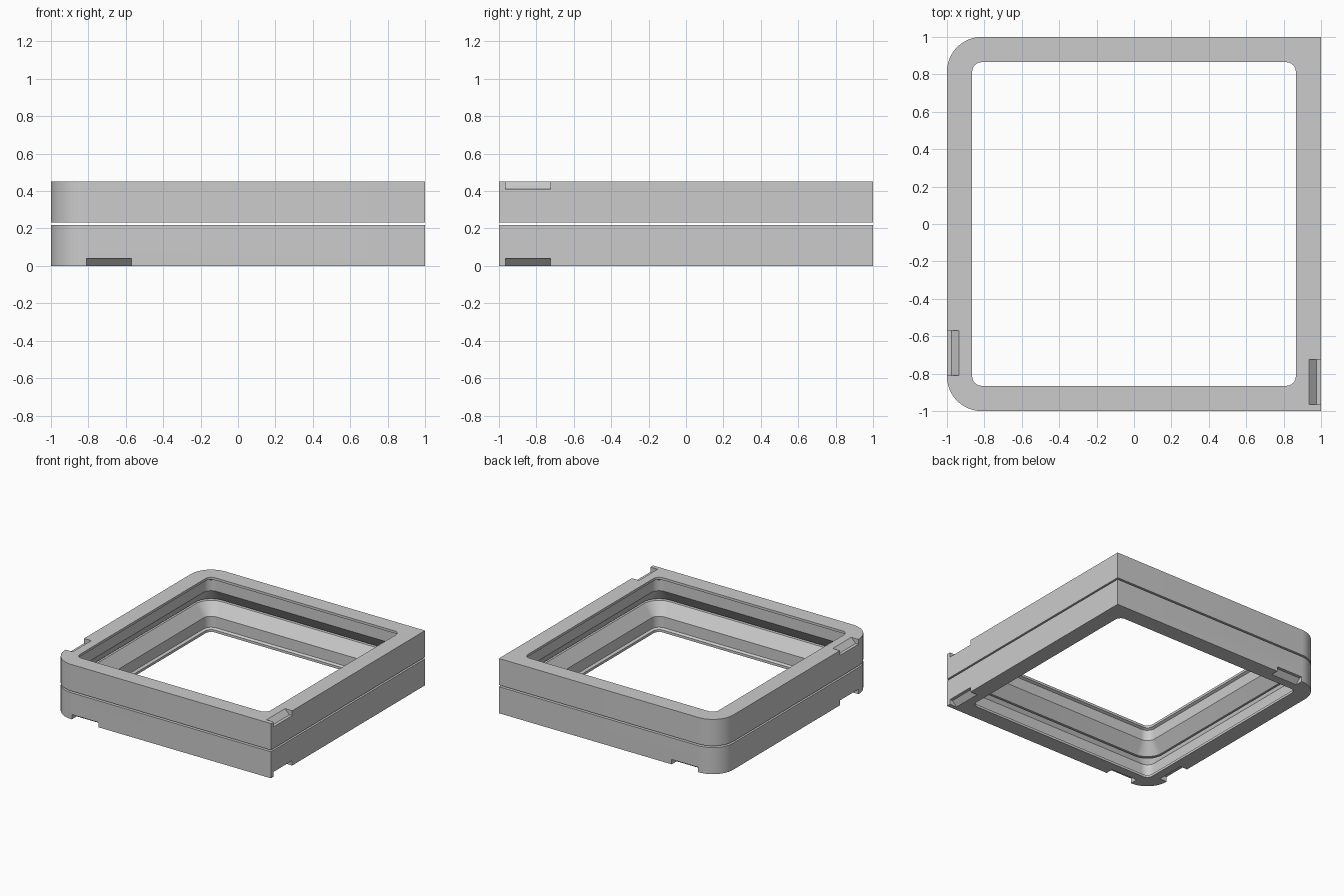
import bpy, bmesh, math

if "Cube" in bpy.data.objects:
    bpy.data.objects.remove(bpy.data.objects["Cube"])

gray = bpy.data.materials.new("plain gray")
gray.diffuse_color = (0.6, 0.6, 0.6, 1)
gray.use_nodes = True
gray.node_tree.nodes["Principled BSDF"].inputs["Base Color"].default_value = gray.diffuse_color

SEG = 12        # segments per rounded corner
CENTRE = 0.815  # common centre of the corner arcs


def corner(sx, sy, half, rounded=True):
    """Points of one plan corner, running counter-clockwise."""
    if not rounded:
        return [(sx * half, sy * half)]
    start = {(1, 1): 0, (-1, 1): 90, (-1, -1): 180, (1, -1): 270}[(sx, sy)]
    r = half - CENTRE
    pts = []
    for i in range(SEG + 1):
        a = math.radians(start + 90 * i / SEG)
        pts.append((sx * CENTRE + r * math.cos(a), sy * CENTRE + r * math.sin(a)))
    return pts


def plan(half, sharp_right):
    pts = []
    for sx, sy in ((1, 1), (-1, 1), (-1, -1), (1, -1)):
        pts += corner(sx, sy, half, not (sharp_right and sx > 0))
    return pts


def loft(name, rings):
    """Solid skinned through stacked rings of 3D points."""
    bm = bmesh.new()
    loops = [[bm.verts.new(p) for p in ring] for ring in rings]
    n = len(loops[0])
    for lo, hi in zip(loops, loops[1:]):
        for i in range(n):
            j = (i + 1) % n
            bm.faces.new((lo[i], lo[j], hi[j], hi[i]))
    bm.faces.new(loops[0][::-1])
    bm.faces.new(loops[-1])
    bmesh.ops.recalc_face_normals(bm, faces=bm.faces)
    me = bpy.data.meshes.new(name)
    bm.to_mesh(me)
    bm.free()
    me.materials.append(gray)
    ob = bpy.data.objects.new(name, me)
    bpy.context.collection.objects.link(ob)
    return ob


def level(half, z, sharp_right=False):
    return [(x, y, z) for x, y in plan(half, sharp_right)]


def subtract(ob, cutter):
    mod = ob.modifiers.new("cut", 'BOOLEAN')
    mod.operation = 'DIFFERENCE'
    mod.solver = 'EXACT'
    mod.object = cutter
    bpy.context.view_layer.objects.active = ob
    bpy.ops.object.modifier_apply(modifier=mod.name)
    bpy.data.objects.remove(cutter)


def notch(side, a, b, face, into):
    """Pry notch on an outer edge: flat shelf, then a slope up to the face."""
    shape = [(-0.02, -0.02), (-0.02, 0.04), (0.025, 0.04), (0.065, 0), (0.065, -0.02)]
    rings = []
    for t in (a, b):
        ring = []
        for depth, h in shape:
            d, z = 1 - depth, face + into * h
            ring.append({'right': (d, t, z), 'left': (-d, t, z),
                         'back': (t, d, z), 'front': (t, -d, z)}[side])
        rings.append(ring)
    return loft("notch_cutter", rings)


def frame(name, face, into, notches):
    """One frame half; face is its outer z, into points to the parting gap."""
    ends = sorted((face, face + into * 0.218))
    body = loft(name, [level(1, z, True) for z in ends])
    # thin lip, small ledge, straight wall, then a flare to the parting gap
    profile = [(0.865, -0.02), (0.865, 0.02), (0.885, 0.03),
               (0.885, 0.12), (0.955, 0.218), (0.955, 0.24)]
    subtract(body, loft("opening_cutter",
                        [level(h, face + into * z) for h, z in profile]))
    for side, a, b in notches:
        subtract(body, notch(side, a, b, face, into))
    bpy.ops.object.select_all(action='DESELECT')
    body.select_set(True)
    bpy.context.view_layer.objects.active = body
    bpy.ops.object.shade_smooth_by_angle(angle=math.radians(20))
    return body


frame("lower_frame", 0.0, 1, [('front', -0.81, -0.57), ('back', -0.81, -0.57),
                              ('left', -0.81, -0.57), ('right', -0.965, -0.725)])
frame("upper_frame", 0.45, -1, [('left', -0.81, -0.57), ('right', -0.965, -0.725)])
